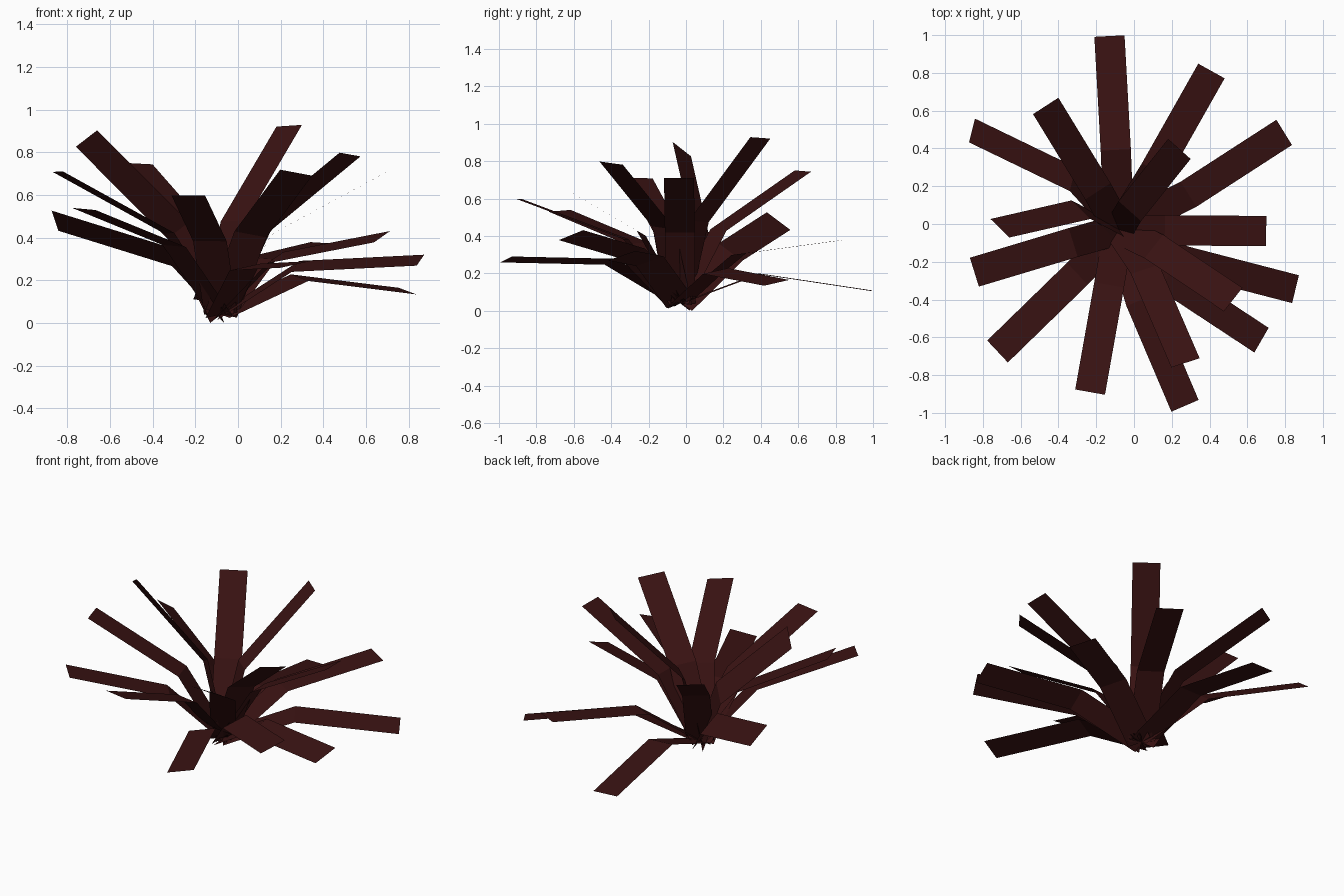
import bpy
from mathutils import Vector

WIDTH = 0.16                        # blade width
BASE = Vector((-0.08, -0.03, 0.04))  # where all blades meet
BEND, RISE = 0.42, 0.13             # bend position along blade, height above chord

mat = bpy.data.materials.new("dark_red_leaf")
mat.diffuse_color = (0.04, 0.006, 0.006, 1)

# Two tip corners of each leaf blade
TIPS = [
    ((-0.21, 0.99, 0.11), (-0.05, 1.00, 0.105)),
    ((0.34, 0.85, 0.38), (0.48, 0.77, 0.37)),
    ((0.76, 0.55, 0.165), (0.83, 0.42, 0.135)),
    ((0.70, 0.04, 0.71), (0.70, -0.115, 0.71)),
    ((0.87, -0.27, 0.32), (0.84, -0.42, 0.27)),
    ((0.71, -0.55, 0.43), (0.64, -0.68, 0.38)),
    ((0.57, -0.34, 0.78), (0.48, -0.46, 0.80)),
    ((0.345, -0.71, 0.69), (0.20, -0.76, 0.72)),
    ((0.34, -0.93, 0.29), (0.20, -0.995, 0.26)),
    ((-0.155, -0.90, 0.595), (-0.31, -0.88, 0.60)),
    ((-0.67, -0.73, 0.53), (-0.775, -0.62, 0.54)),
    ((-0.82, -0.33, 0.71), (-0.87, -0.18, 0.71)),
    ((-0.66, -0.07, 0.90), (-0.76, 0.025, 0.83)),
    ((-0.875, 0.43, 0.53), (-0.84, 0.56, 0.43)),
    ((-0.535, 0.58, 0.75), (-0.40, 0.67, 0.745)),
    ((0.18, 0.45, 0.92), (0.30, 0.345, 0.93)),
]


def leaf(index, a, b):
    """Flat strip of two quads, bent once along its length."""
    a, b = Vector(a), Vector(b)
    chord = (a + b) / 2 - BASE
    along = chord.normalized()
    side = b - a
    side = (side - along * side.dot(along)).normalized()
    up = side.cross(along)
    if up.z < 0:
        up = -up
    half = side * WIDTH / 2
    verts = []
    for c in (BASE, BASE + chord * BEND + up * RISE, BASE + chord):
        verts += [c - half, c + half]
    for v in verts:
        v.z = max(v.z, 0)
    mesh = bpy.data.meshes.new(f"leaf_{index}")
    mesh.from_pydata(verts, [], [(0, 1, 3, 2), (2, 3, 5, 4)])
    mesh.materials.append(mat)
    bpy.context.collection.objects.link(bpy.data.objects.new(f"leaf_{index}", mesh))


# Rosette of leaves
for i, (p, q) in enumerate(TIPS, 1):
    leaf(i, p, q)
